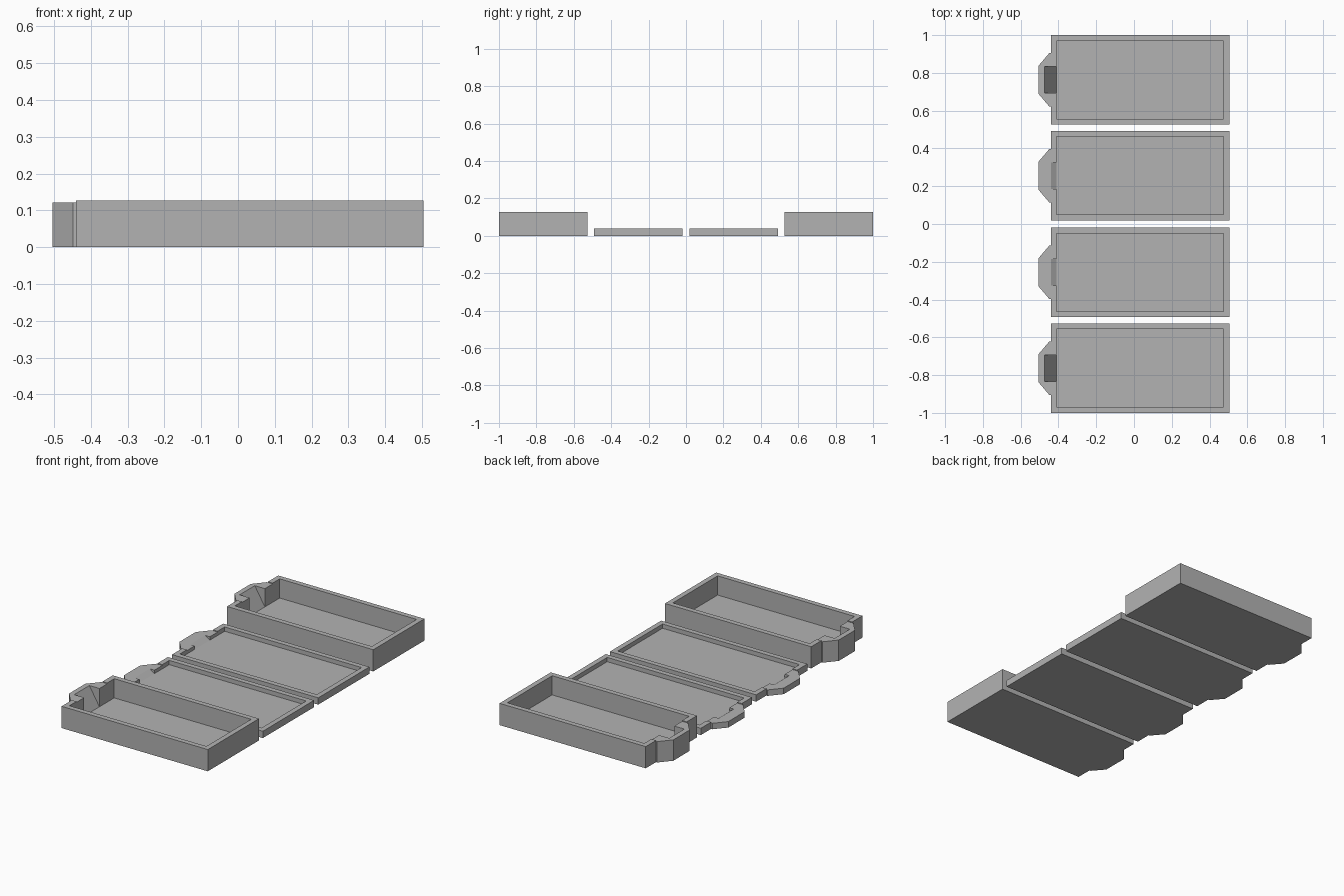
import bpy, bmesh
from mathutils import Vector

cube = bpy.data.objects.get("Cube")
if cube:
    bpy.data.objects.remove(cube, do_unlink=True)

grey = bpy.data.materials.new("plain grey")
grey.use_nodes = True
grey.diffuse_color = (0.45, 0.45, 0.45, 1)
grey.node_tree.nodes["Principled BSDF"].inputs["Base Color"].default_value = (0.45, 0.45, 0.45, 1)

# Shared tray sizes
BACK, FRONT = -0.44, 0.505      # ends of the box in x
HALF, WALL, FLOOR = 0.2365, 0.03, 0.015
INNER = BACK + WALL
STEP = 0.005                    # tab sits this far below the rim
TAB_HALF, TIP_HALF, SLOT_HALF = 0.142, 0.075, 0.07


def extrude(name, points, offset):
    """Solid made by pushing a flat outline along an offset."""
    bm = bmesh.new()
    face = bm.faces.new([bm.verts.new(p) for p in points])
    moved = bmesh.ops.extrude_face_region(bm, geom=[face])["geom"]
    verts = [v for v in moved if isinstance(v, bmesh.types.BMVert)]
    bmesh.ops.translate(bm, verts=verts, vec=Vector(offset))
    bmesh.ops.recalc_face_normals(bm, faces=bm.faces)
    mesh = bpy.data.meshes.new(name)
    bm.to_mesh(mesh)
    bm.free()
    obj = bpy.data.objects.new(name, mesh)
    mesh.materials.append(grey)
    bpy.context.collection.objects.link(obj)
    return obj


def block(name, x0, x1, half, z0, z1):
    outline = [(x0, -half, z0), (x1, -half, z0), (x1, half, z0), (x0, half, z0)]
    return extrude(name, outline, (0, 0, z1 - z0))


def combine(obj, other, operation):
    """Apply a boolean and discard the helper."""
    mod = obj.modifiers.new("shape", 'BOOLEAN')
    mod.operation, mod.solver, mod.object = operation, 'EXACT', other
    bpy.context.view_layer.update()
    result = bpy.data.meshes.new_from_object(
        obj.evaluated_get(bpy.context.evaluated_depsgraph_get()))
    obj.modifiers.clear()
    obj.data = result
    bpy.data.objects.remove(other, do_unlink=True)


def tray(name, y, height, slot_start):
    rim = height - STEP
    body = block(name, BACK, FRONT, HALF, 0, height)
    # Hollow inside, and lowered rim beside the tab
    combine(body, block("cavity", INNER, FRONT - WALL, HALF - WALL, FLOOR, height + 0.1), 'DIFFERENCE')
    combine(body, block("rim_cut", BACK - 0.05, INNER + 0.02, TAB_HALF, rim, height + 0.1), 'DIFFERENCE')
    # Bevelled end tab
    side = [(INNER - 0.01, TAB_HALF), (BACK - 0.008, TAB_HALF), (-FRONT, TIP_HALF)]
    outline = [(px, py, 0) for px, py in side] + [(px, -py, 0) for px, py in reversed(side)]
    combine(body, extrude("tab", outline, (0, 0, rim)), 'UNION')
    # Ramped slot from the tab down to the floor
    ramp = [(slot_start, rim), (slot_start, rim + 0.1), (INNER + 0.02, rim + 0.1),
            (INNER + 0.02, FLOOR), (INNER, FLOOR)]
    slot = extrude("slot", [(px, -SLOT_HALF, pz) for px, pz in ramp], (0, 2 * SLOT_HALF, 0))
    combine(body, slot, 'DIFFERENCE')
    body.location.y = y


# Two deep boxes outside, two shallow lids between them
for label, sign in (("front", -1), ("back", 1)):
    tray(label + "_deep_box", sign * 0.7635, 0.127, -0.475)
    tray(label + "_shallow_lid", sign * 0.2555, 0.04, BACK)
